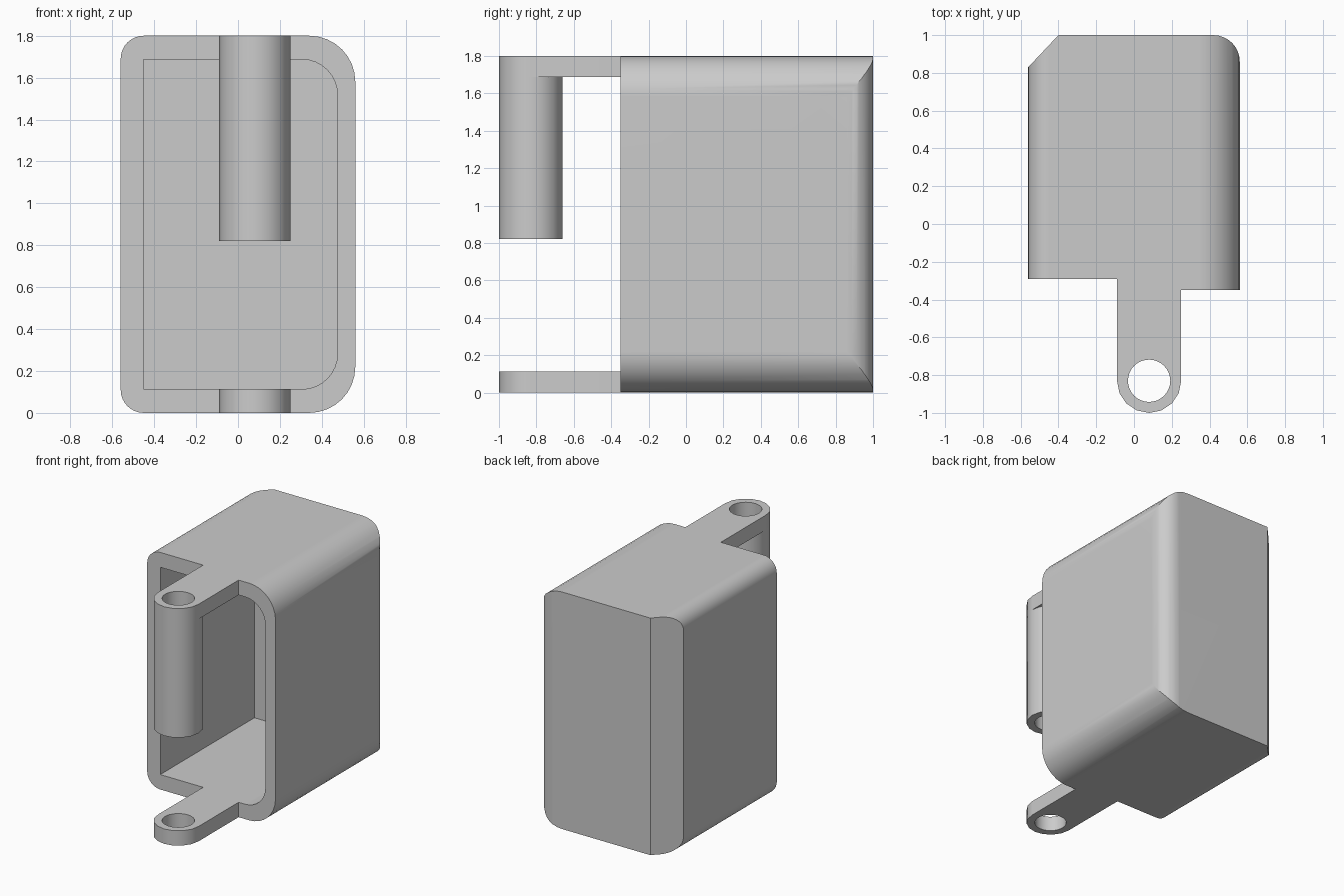
import bpy, bmesh
from math import sin, cos, pi, radians
from mathutils import Vector

cube = bpy.data.objects.get("Cube")
if cube:
    bpy.data.objects.remove(cube, do_unlink=True)

# Single material
grey = bpy.data.materials.new("plain_grey")
grey.use_nodes = True
colour = (0.6, 0.6, 0.6, 1)
grey.diffuse_color = colour
grey.node_tree.nodes["Principled BSDF"].inputs["Base Color"].default_value = colour


def arc(cx, cy, r, start, end, steps=8):
    """Points on an arc, angles in degrees."""
    angles = [radians(start + (end - start) * i / steps) for i in range(steps + 1)]
    return [(cx + r * cos(a), cy + r * sin(a)) for a in angles]


def prism(name, outline, axis, low, high):
    """Extrude an outline along z (xy outline) or y (xz outline)."""
    bm = bmesh.new()
    if axis == "z":
        verts = [bm.verts.new((a, b, low)) for a, b in outline]
        move = Vector((0, 0, high - low))
    else:
        verts = [bm.verts.new((a, low, b)) for a, b in outline]
        move = Vector((0, high - low, 0))
    face = bm.faces.new(verts)
    new = bmesh.ops.extrude_face_region(bm, geom=[face])["geom"]
    bmesh.ops.translate(bm, vec=move, verts=[v for v in new if isinstance(v, bmesh.types.BMVert)])
    bmesh.ops.recalc_face_normals(bm, faces=bm.faces)
    mesh = bpy.data.meshes.new(name)
    bm.to_mesh(mesh)
    bm.free()
    mesh.materials.append(grey)
    obj = bpy.data.objects.new(name, mesh)
    bpy.context.collection.objects.link(obj)
    return obj


def select(obj):
    bpy.ops.object.select_all(action="DESELECT")
    obj.select_set(True)
    bpy.context.view_layer.objects.active = obj


def combine(obj, tool, operation):
    """Apply a boolean and remove the tool."""
    select(obj)
    mod = obj.modifiers.new("cut", "BOOLEAN")
    mod.operation = operation
    mod.solver = "EXACT"
    mod.object = tool
    bpy.ops.object.modifier_apply(modifier=mod.name)
    bpy.data.objects.remove(tool, do_unlink=True)


def finish(obj):
    select(obj)
    bpy.ops.object.shade_smooth_by_angle(angle=radians(30))
    mod = obj.modifiers.new("flat_sides", "WEIGHTED_NORMAL")
    mod.keep_sharp = True


HEIGHT, WALL, SIDE = 1.8, 0.113, 0.56
LUG_X, LUG_Y, LUG_R, HOLE_R = 0.08, -0.83, 0.17, 0.112
TOP_INSIDE = HEIGHT - WALL

# Housing: plan outline with lugs, chamfered and rounded rear corners
plan = [(-SIDE, 0.83), (-SIDE, -0.29), (LUG_X - LUG_R, -0.29)]
plan += arc(LUG_X, LUG_Y, LUG_R, 180, 360)
plan += [(LUG_X + LUG_R, -0.35), (SIDE, -0.35)]
plan += arc(SIDE - 0.14, 0.86, 0.14, 0, 90) + [(-0.4, 1)]
housing = prism("housing", plan, "z", -0.1, HEIGHT + 0.1)

# Rounded front section, larger radius on one side
small, large = 0.11, 0.22
section = arc(SIDE - large, large, large, -90, 0)
section += arc(SIDE - large, HEIGHT - large, large, 0, 90)
section += arc(-SIDE + small, HEIGHT - small, small, 90, 180)
section += arc(-SIDE + small, small, small, 180, 270)
combine(housing, prism("section", section, "y", -1.2, 1.2), "INTERSECT")

# Hollow interior, open at the front
inner = 0.17
hollow = [(-0.45, WALL)] + arc(0.475 - inner, WALL + inner, inner, -90, 0)
hollow += arc(0.475 - inner, TOP_INSIDE - inner, inner, 0, 90) + [(-0.45, TOP_INSIDE)]
combine(housing, prism("hollow", hollow, "y", -1.3, 0.84), "DIFFERENCE")

# Hinge barrel under the upper lug
barrel = prism("hinge_barrel", arc(LUG_X, LUG_Y, LUG_R, 0, 360, 16)[:-1], "z", 0.82, TOP_INSIDE)

# Pin hole through both lugs and the barrel
for part in (housing, barrel):
    pin = prism("pin_hole", arc(LUG_X, LUG_Y, HOLE_R, 0, 360, 32)[:-1], "z", -0.3, 2.1)
    combine(part, pin, "DIFFERENCE")
    finish(part)
